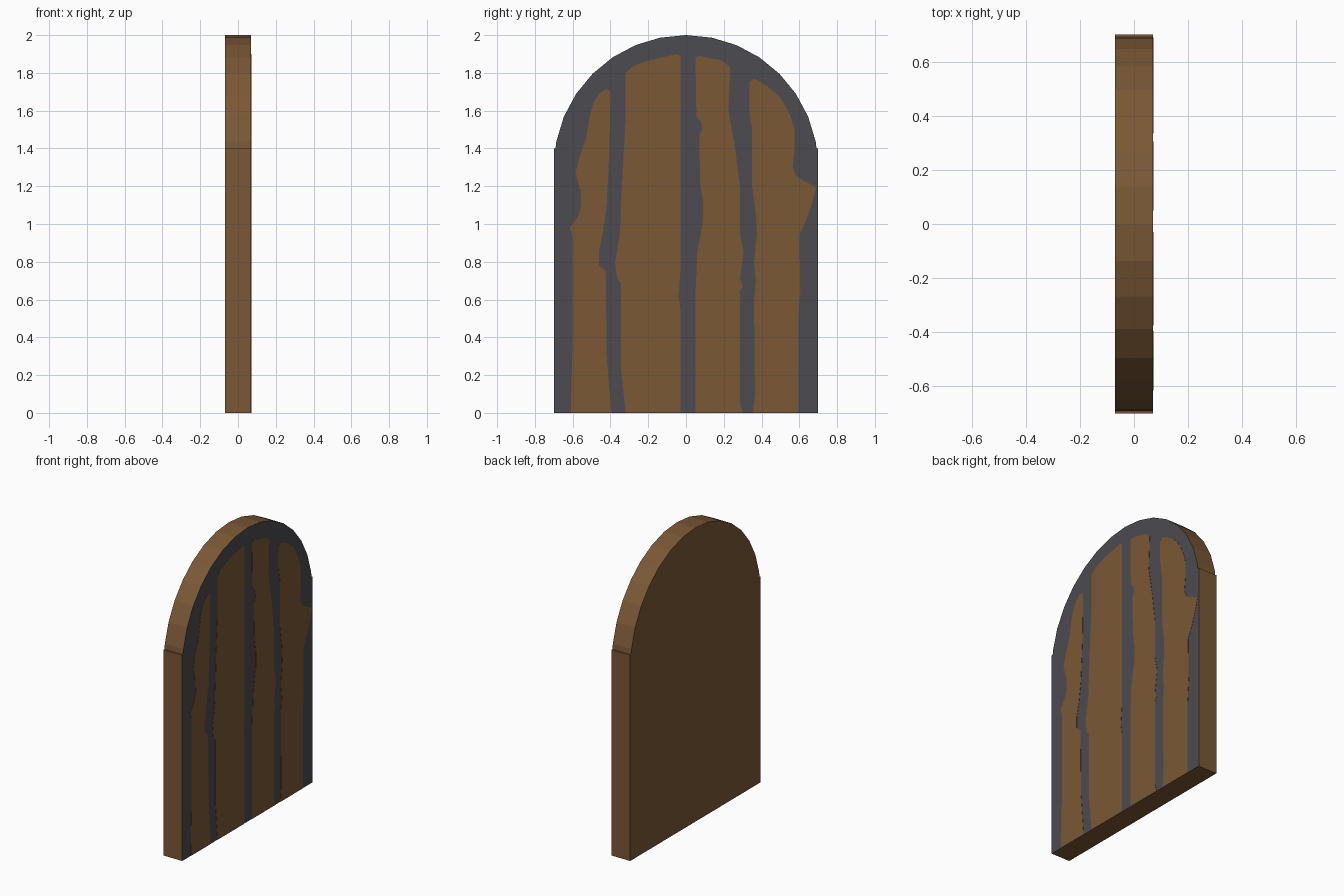
import bpy, bmesh, math


def material(name, rgb):
    m = bpy.data.materials.new(name)
    m.diffuse_color = (*rgb, 1.0)
    return m


brown = material("brown wood", (0.195, 0.098, 0.036))
grey = material("dark grey iron", (0.072, 0.070, 0.080))

HALF = 0.07      # half thickness of the door
SKIN = 0.0015    # thickness of the painted planks


def prism(name, outline, x0, x1, mats):
    """Extrude a (y, z) outline along x; the +x face takes the last material."""
    bm = bmesh.new()
    base = bm.faces.new([bm.verts.new((x0, y, z)) for y, z in outline])
    ext = bmesh.ops.extrude_face_region(bm, geom=[base], use_keep_orig=True)
    for v in ext["geom"]:
        if isinstance(v, bmesh.types.BMVert):
            v.co.x = x1
    bmesh.ops.recalc_face_normals(bm, faces=bm.faces)
    for f in bm.faces:
        f.material_index = len(mats) - 1 if f.normal.x > 0.9 else 0
    me = bpy.data.meshes.new(name)
    bm.to_mesh(me)
    bm.free()
    for m in mats:
        me.materials.append(m)
    ob = bpy.data.objects.new(name, me)
    bpy.context.collection.objects.link(ob)
    return ob


# Door slab: rectangle with a 32-sided circle rising out of its top
arch = [(0.7 * math.sin(math.radians(11.25 * i)), 1.3 + 0.7 * math.cos(math.radians(11.25 * i)))
        for i in range(7, -8, -1)]
outline = [(-0.7, 0), (0.7, 0), (0.7, 1.4), (0.6906, 1.4)] + arch + [(-0.6906, 1.4), (-0.7, 1.4)]
prism("door_slab", outline, -HALF, HALF, [brown, grey])

# Ragged planks painted on the +x face
outer_left = [(-0.61, 0), (-0.60, 0.4), (-0.60, 0.93), (-0.615, 0.98), (-0.57, 1.04),
              (-0.555, 1.10), (-0.56, 1.18), (-0.585, 1.27), (-0.565, 1.35), (-0.53, 1.45),
              (-0.51, 1.57), (-0.49, 1.64), (-0.46, 1.69), (-0.425, 1.715), (-0.40, 1.70),
              (-0.405, 1.4), (-0.42, 1.1), (-0.44, 0.95), (-0.46, 0.86), (-0.46, 0.78),
              (-0.425, 0.75), (-0.42, 0.3), (-0.395, 0)]
inner_left = [(-0.32, 0), (-0.345, 0.25), (-0.345, 0.69), (-0.365, 0.71), (-0.375, 0.8),
              (-0.35, 0.95), (-0.335, 1.3), (-0.32, 1.55), (-0.32, 1.80), (-0.28, 1.835),
              (-0.2, 1.865), (-0.05, 1.90), (-0.03, 1.89), (-0.03, 0.75), (-0.04, 0.62),
              (-0.03, 0.55), (-0.03, 0)]
inner_right = [(0.05, 0), (0.05, 0.62), (0.06, 0.85), (0.09, 1.02), (0.09, 1.12),
               (0.075, 1.22), (0.07, 1.47), (0.085, 1.50), (0.08, 1.54), (0.055, 1.57),
               (0.05, 1.88), (0.07, 1.89), (0.19, 1.865), (0.235, 1.83), (0.225, 1.6),
               (0.26, 1.4), (0.285, 1.2), (0.285, 0.95), (0.305, 0.85), (0.285, 0.71),
               (0.30, 0.67), (0.285, 0.64), (0.285, 0.05), (0.30, 0)]
outer_right = [(0.355, 0), (0.365, 0.1), (0.36, 0.6), (0.37, 0.7), (0.36, 0.8), (0.375, 0.95),
               (0.37, 1.05), (0.35, 1.2), (0.35, 1.5), (0.335, 1.6), (0.335, 1.75),
               (0.36, 1.77), (0.43, 1.73), (0.5, 1.67), (0.55, 1.58), (0.575, 1.5),
               (0.575, 1.40), (0.565, 1.30), (0.585, 1.25), (0.64, 1.22), (0.69, 1.195),
               (0.67, 1.12), (0.64, 1.03), (0.60, 0.94), (0.605, 0.65), (0.595, 0.5),
               (0.595, 0)]
for name, pts in (("plank_outer_left", outer_left), ("plank_inner_left", inner_left),
                  ("plank_inner_right", inner_right), ("plank_outer_right", outer_right)):
    prism(name, pts, HALF - SKIN, HALF + SKIN, [brown])
